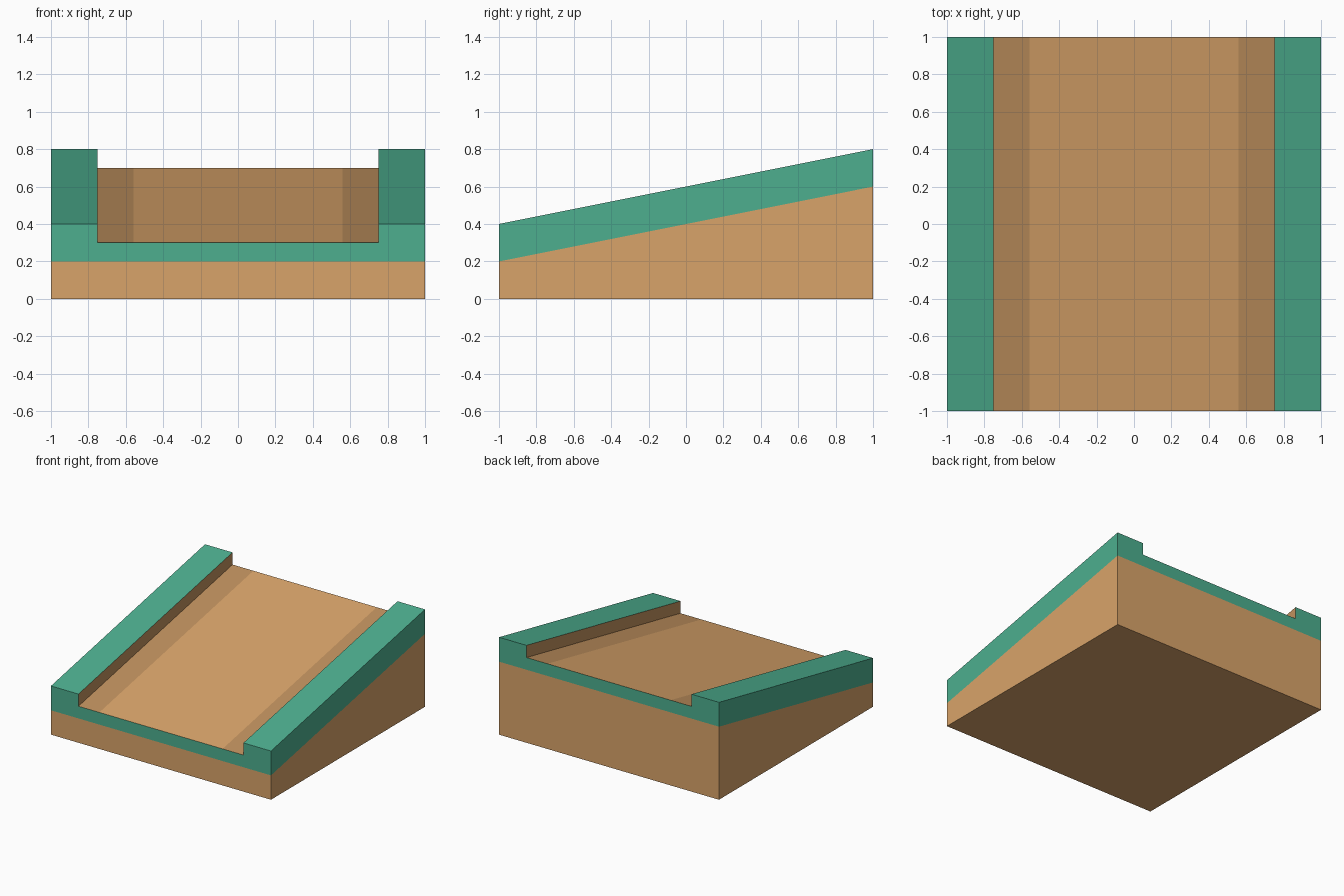
import bpy
import bmesh

cube = bpy.data.objects.get("Cube")
if cube:
    bpy.data.objects.remove(cube, do_unlink=True)

RISE = 0.4  # height gained from front to back


def make_material(name, rgb):
    # sRGB bytes to linear colour
    lin = [((c / 255 + 0.055) / 1.055) ** 2.4 for c in rgb]
    mat = bpy.data.materials.new(name)
    mat.use_nodes = True
    bsdf = mat.node_tree.nodes["Principled BSDF"]
    bsdf.inputs["Base Color"].default_value = (*lin, 1)
    bsdf.inputs["Roughness"].default_value = 0.9
    mat.diffuse_color = (*lin, 1)
    return mat


wood = make_material("light wood", (217, 164, 106))
shade = make_material("dark wood", (192, 145, 94))
green = make_material("green", (77, 175, 143))


def sloped_prism(name, profile, materials, rise_of, paint, is_joint):
    """Run an x-z profile from front to back, raising each point by rise_of(z)."""
    bm = bmesh.new()
    front = [bm.verts.new((x, -1, z)) for x, z in profile]
    back = [bm.verts.new((x, 1, z + rise_of(z))) for x, z in profile]
    bm.faces.new(front)
    bm.faces.new(back[::-1])
    for i in range(len(profile)):
        j = (i + 1) % len(profile)
        bm.faces.new((front[i], back[i], back[j], front[j]))
    bmesh.ops.recalc_face_normals(bm, faces=bm.faces)
    for f in bm.faces:
        f.material_index = paint(f)
    # Drop the hidden face where the two parts meet
    bmesh.ops.delete(bm, geom=[f for f in bm.faces if is_joint(f)],
                     context='FACES_ONLY')
    mesh = bpy.data.meshes.new(name)
    bm.to_mesh(mesh)
    bm.free()
    for m in materials:
        mesh.materials.append(m)
    obj = bpy.data.objects.new(name, mesh)
    bpy.context.collection.objects.link(obj)
    return obj


# Wooden wedge below
sloped_prism("ramp_base", [(-1, 0), (1, 0), (1, 0.2), (-1, 0.2)], [wood],
             lambda z: RISE if z > 0 else 0,
             lambda f: 0,
             lambda f: f.normal.z > 0.5)


# Green channel with side rails, wooden floor and dark floor edges
def paint_channel(f):
    x = abs(f.calc_center_median().x)
    if abs(f.normal.y) > 0.9 or x > 0.8:
        return 0
    return 1 if x < 0.5 else 2


half = [(1, 0.2), (1, 0.4), (0.75, 0.4), (0.75, 0.3), (0.56, 0.3)]
outline = half + [(-x, z) for x, z in reversed(half)]
sloped_prism("ramp_channel", outline, [green, wood, shade],
             lambda z: RISE,
             paint_channel,
             lambda f: f.normal.z < -0.5)
